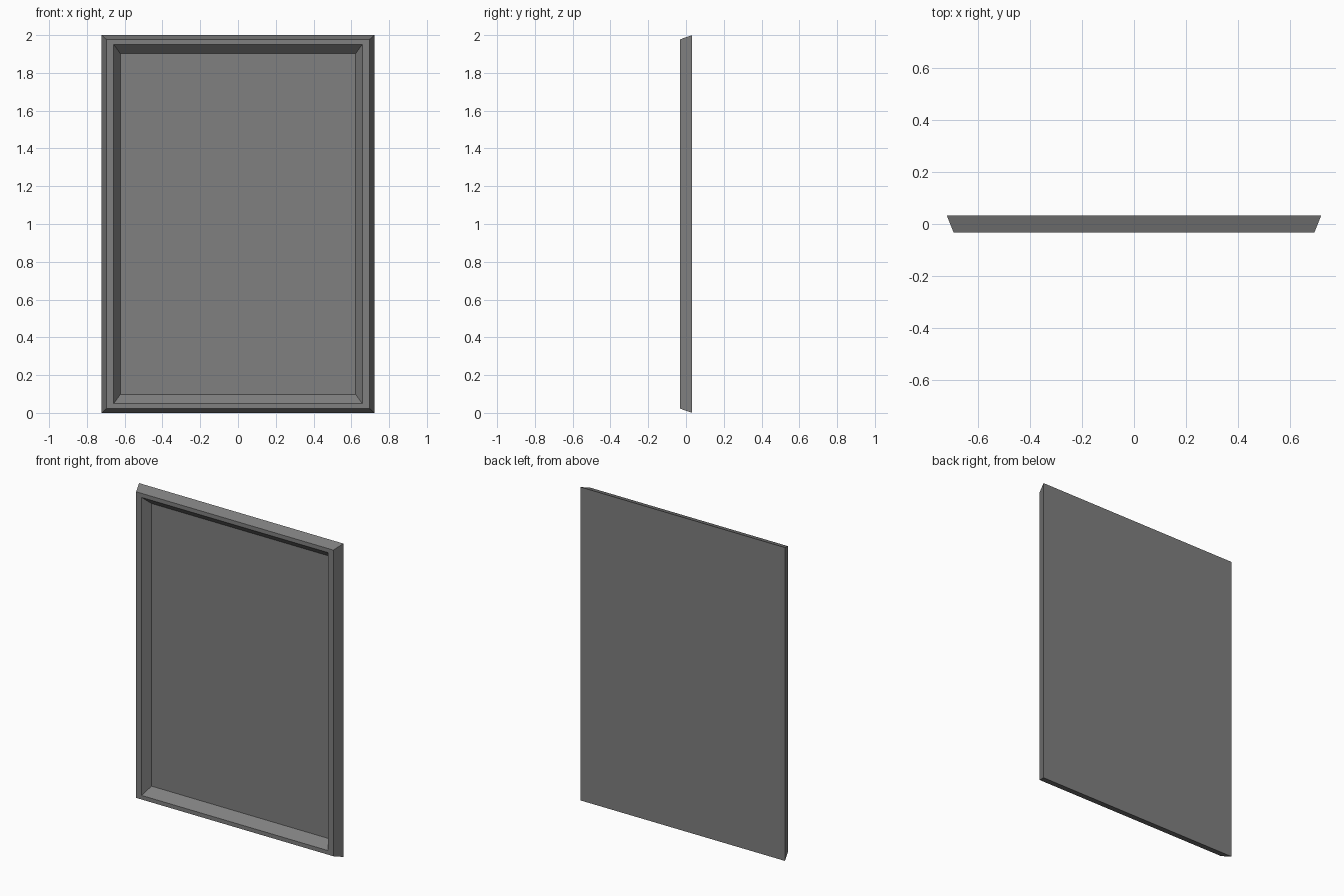
import bpy
import bmesh

cube = bpy.data.objects.get("Cube")
if cube:
    bpy.data.objects.remove(cube, do_unlink=True)

# One flat grey for the whole piece
grey = bpy.data.materials.new("mid_grey")
grey.use_nodes = True
colour = (0.216, 0.216, 0.216, 1)
grey.diffuse_color = colour
grey.node_tree.nodes["Principled BSDF"].inputs["Base Color"].default_value = colour

FRONT, BACK, RECESS = -0.033, 0.033, 0.018


def ring(bm, half_width, half_height, y):
    """Rectangular loop of four corners at depth y."""
    corners = [(-1, -1), (1, -1), (1, 1), (-1, 1)]
    return [bm.verts.new((sx * half_width, y, 1 + sz * half_height)) for sx, sz in corners]


# Panel with a sloped outer edge, flat rim and sloped recess
bm = bmesh.new()
rings = [
    ring(bm, 0.722, 1.0, BACK),
    ring(bm, 0.696, 0.977, FRONT),
    ring(bm, 0.658, 0.951, FRONT),
    ring(bm, 0.623, 0.902, RECESS),
]
for outer, inner in zip(rings, rings[1:]):
    for i in range(4):
        j = (i + 1) % 4
        bm.faces.new((outer[i], outer[j], inner[j], inner[i]))
bm.faces.new(rings[0][::-1])
bm.faces.new(rings[-1])
bmesh.ops.recalc_face_normals(bm, faces=bm.faces)

mesh = bpy.data.meshes.new("framed_panel")
bm.to_mesh(mesh)
bm.free()
mesh.materials.append(grey)
panel = bpy.data.objects.new("framed_panel", mesh)
bpy.context.collection.objects.link(panel)
